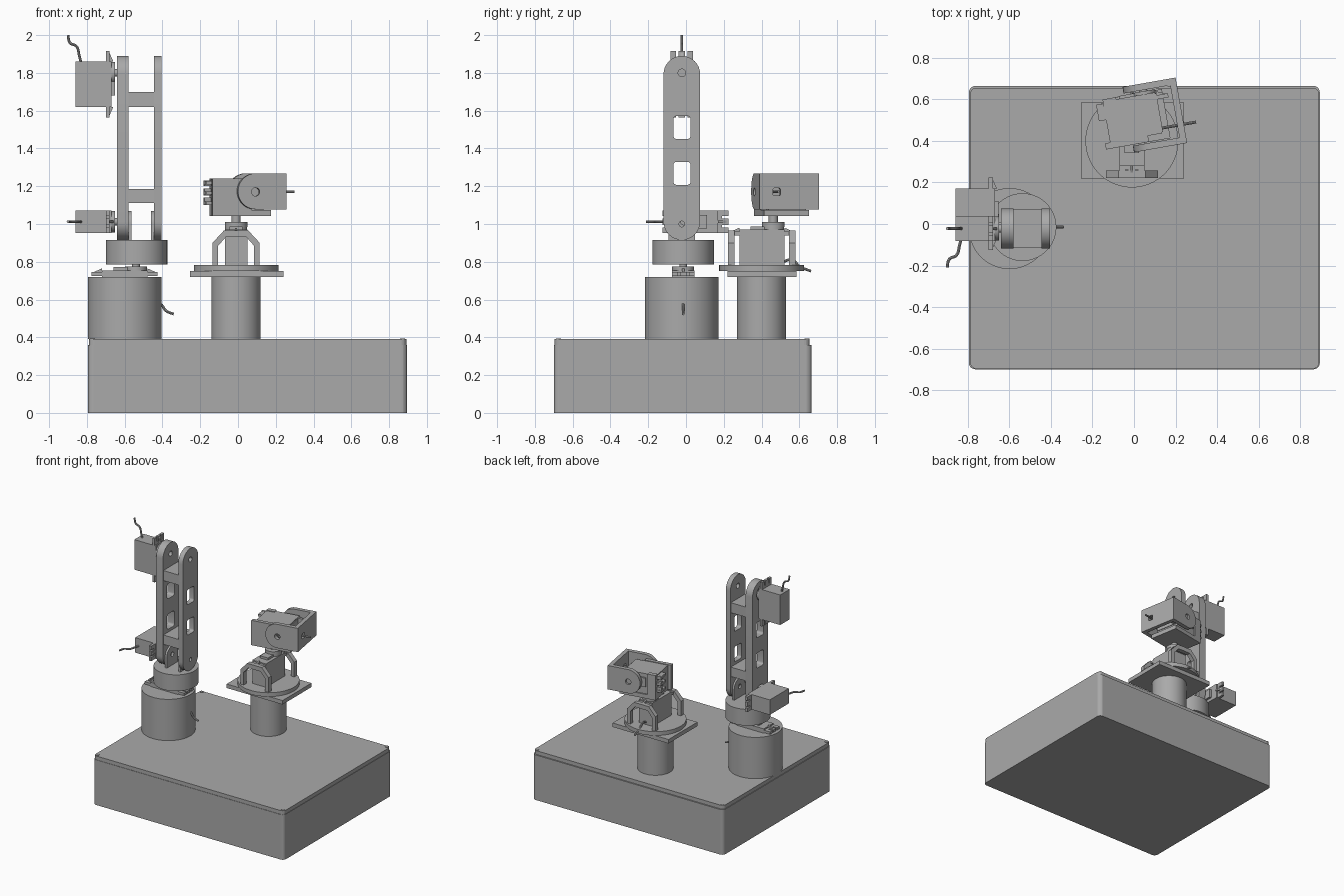
import bpy, bmesh, math
from mathutils import Matrix, Vector

if "Cube" in bpy.data.objects:
    bpy.data.objects.remove(bpy.data.objects["Cube"], do_unlink=True)

GREY = (0.4, 0.4, 0.4, 1)
mat = bpy.data.materials.new("plain grey")
mat.use_nodes = True
mat.diffuse_color = GREY
mat.node_tree.nodes["Principled BSDF"].inputs["Base Color"].default_value = GREY
I = Matrix.Identity(4)


def add(name, mesh, matrix):
    o = bpy.data.objects.new(name, mesh)
    bpy.context.collection.objects.link(o)
    mesh.materials.clear()
    mesh.materials.append(mat)
    o.matrix_world = matrix
    return o


def smooth(o):
    bpy.ops.object.select_all(action="DESELECT")
    o.select_set(True)
    bpy.context.view_layer.objects.active = o
    bpy.ops.object.shade_smooth_by_angle(angle=math.radians(35))


def box(name, x, y, z, m=I, round_corners=0):
    bm = bmesh.new()
    bmesh.ops.create_cube(bm, size=1)
    for v in bm.verts:
        for i, (lo, hi) in enumerate((x, y, z)):
            v.co[i] = hi if v.co[i] > 0 else lo
    if round_corners:
        upright = [e for e in bm.edges if abs(e.verts[0].co.z - e.verts[1].co.z) > 1e-4]
        bmesh.ops.bevel(bm, geom=upright, offset=round_corners, segments=5,
                        profile=0.5, affect="EDGES")
    me = bpy.data.meshes.new(name)
    bm.to_mesh(me)
    bm.free()
    return add(name, me, m)


def cyl(name, x, y, z0, z1, r, m=I, sides=48, r_top=None):
    bm = bmesh.new()
    bmesh.ops.create_cone(bm, cap_ends=True, segments=sides, radius1=r,
                          radius2=r_top or r, depth=z1 - z0)
    bmesh.ops.translate(bm, verts=bm.verts, vec=(x, y, (z0 + z1) / 2))
    me = bpy.data.meshes.new(name)
    bm.to_mesh(me)
    bm.free()
    o = add(name, me, m)
    smooth(o)
    return o


def bake(name, cu, m):
    tmp = bpy.data.objects.new("helper", cu)
    bpy.context.collection.objects.link(tmp)
    bpy.context.view_layer.update()
    me = bpy.data.meshes.new_from_object(tmp.evaluated_get(bpy.context.evaluated_depsgraph_get()))
    bpy.data.objects.remove(tmp, do_unlink=True)
    o = add(name, me, m)
    smooth(o)
    return o


def plate(name, outlines, axis, lo, hi, m=I):
    """Flat plate from an outline and its holes, extruded along an axis."""
    cu = bpy.data.curves.new(name, "CURVE")
    cu.dimensions, cu.fill_mode, cu.extrude = "2D", "BOTH", (hi - lo) / 2
    for pts in outlines:
        s = cu.splines.new("POLY")
        s.points.add(len(pts) - 1)
        for p, (a, b) in zip(s.points, pts):
            p.co = (a, b, 0, 1)
        s.use_cyclic_u = True
    mid = (lo + hi) / 2
    if axis == "x":
        f = frame((mid, 0, 0), (0, 1, 0), (1, 0, 0))
    else:
        f = frame((0, mid, 0), (1, 0, 0), (0, -1, 0))
    return bake(name, cu, m @ f)


def frame(origin, x, z):
    x, z = Vector(x), Vector(z)
    m = Matrix((x, z.cross(x), z)).transposed().to_4x4()
    m.translation = origin
    return m


def arc(a, b, r, start, end, n=16):
    ts = [math.radians(start + (end - start) * i / n) for i in range(n + 1)]
    return [(a + r * math.cos(t), b + r * math.sin(t)) for t in ts]


def circle(a, b, r):
    return arc(a, b, r, 0, 345, 23)


def round_rect(a0, a1, b0, b1, r):
    return (arc(a1 - r, b1 - r, r, 0, 90, 4) + arc(a0 + r, b1 - r, r, 90, 180, 4)
            + arc(a0 + r, b0 + r, r, 180, 270, 4) + arc(a1 - r, b0 + r, r, 270, 360, 4))


def cable(name, pts, m=I):
    cu = bpy.data.curves.new(name, "CURVE")
    cu.dimensions, cu.bevel_depth, cu.bevel_resolution = "3D", 0.007, 2
    cu.use_fill_caps = True
    s = cu.splines.new("BEZIER")
    s.bezier_points.add(len(pts) - 1)
    for p, co in zip(s.bezier_points, pts):
        p.co = co
        p.handle_left_type = p.handle_right_type = "AUTO"
    return bake(name, cu, m)


def servo(name, m, lead):
    """Motor with its shaft on local z and its long side on local x."""
    box(name + "_body", (-0.18, 0.06), (-0.06, 0.06), (-0.22, -0.03), m)
    cyl(name + "_gear_cap", 0, 0, -0.03, -0.01, 0.058, m)
    box(name + "_gear_cover", (-0.12, 0), (-0.035, 0.035), (-0.03, -0.012), m)
    cyl(name + "_shaft", 0, 0, -0.01, 0.015, 0.02, m, 24)
    for end, s in ((0.06, 1), (-0.18, -1)):
        for side in (-1, 0, 1):      # slotted mounting ear
            y = side * 0.045
            w = 0.015 if side else 0.018
            box(name + "_ear", sorted((end, end + s * 0.055)), (y - w, y + w), (-0.06, -0.04), m)
        box(name + "_ear_root", sorted((end, end + s * 0.02)), (-0.06, 0.06), (-0.06, -0.04), m)
        plate(name + "_rib", [[(end, -0.04), (end + s * 0.045, -0.04), (end, -0.02)]],
              "y", -0.006, 0.006, m)
    cable(name + "_cable", lead, m)


# Enclosure with a lid and four corner screws
box("enclosure", (-0.795, 0.895), (-0.7, 0.665), (0, 0.36), round_corners=0.03)
box("lid", (-0.79, 0.892), (-0.697, 0.655), (0.36, 0.39), round_corners=0.03)
for x in (-0.77, 0.87):
    for y in (-0.675, 0.64):
        cyl("lid_screw", x, y, 0.385, 0.394, 0.013, sides=20)

# Arm pedestal, base motor and turntable
cyl("arm_pedestal", -0.6, -0.022, 0.39, 0.72, 0.195, sides=64)
LEAD = [(0.05, 0, -0.19), (0.09, 0, -0.2), (0.14, 0, -0.215), (0.16, 0, -0.25), (0.2, 0, -0.26)]
servo("base_motor", frame((-0.54, -0.015, 0.785), (1, 0, 0), (0, 0, 1)),
      [(0.05, 0, -0.2), (0.13, 0, -0.21), (0.16, 0, -0.245), (0.2, 0, -0.262)])
cyl("turntable", -0.537, -0.015, 0.785, 0.915, 0.163, sides=64)

# Upright arm: two rounded plates joined by crossbars
Y0, R = -0.022, 0.097
outline = arc(Y0, 1.793, R, 0, 180) + arc(Y0, 1.012, R, 180, 360)
holes = [circle(Y0, 1.8, 0.02), circle(Y0, 1.0, 0.015)]
holes += [round_rect(-0.067, 0.025, b, b + 0.122, 0.018) for b in (1.207, 1.45)]
for side, lo, hi in (("right", -0.64, -0.58), ("left", -0.445, -0.405)):
    plate("arm_plate_" + side, [outline] + holes, "x", lo, hi)
for z0, z1 in ((1.11, 1.185), (1.62, 1.7)):
    box("arm_crossbar", (-0.58, -0.445), (-0.115, 0.07), (z0, z1))

# Turntable ears holding the lower pivot
ear = arc(Y0, 1.0, 0.07, 0, 180) + [(Y0 - 0.07, 0.91), (Y0 + 0.07, 0.91)]
for lo in (-0.58, -0.46):
    plate("turntable_ear", [ear, circle(Y0, 1.0, 0.018)], "x", lo, lo + 0.015)

# Arm motors
servo("lower_arm_motor", frame((-0.64, -0.01, 1.012), (0, -1, 0), (1, 0, 0)), LEAD)
servo("upper_arm_motor", frame((-0.64, Y0, 1.8), (0, 0, 1), (1, 0, 0)), LEAD)

# Second pedestal with square and round platforms
cyl("head_pedestal", -0.01, 0.4, 0.39, 0.72, 0.13, sides=64)
box("square_platform", (-0.255, 0.24), (0.22, 0.585), (0.72, 0.752))
cyl("round_platform", -0.01, 0.4, 0.752, 0.783, 0.224, sides=64)

# Arched stands that carry the pan motor
half = [(0.125, 0.78), (0.125, 0.9), (0.065, 0.965)]
inner = [(0.055, 0.93), (0.095, 0.885), (0.095, 0.78)]
arch = half + [(-a, b) for a, b in reversed(half)] + [(-a, b) for a, b in reversed(inner)] + inner
for y in (0.222, 0.545):
    plate("arch_stand", [[(a - 0.01, b) for a, b in arch]], "y", y, y + 0.035)
servo("pan_motor", frame((-0.01, 0.462, 1.0), (0, 1, 0), (0, 0, 1)),
      [(0.05, 0, -0.2), (0.1, 0, -0.19), (0.14, 0, -0.225), (0.2, 0, -0.25)])
cyl("pan_horn", -0.01, 0.462, 0.985, 1.01, 0.06)
cyl("pan_shaft", -0.01, 0.462, 1.01, 1.045, 0.024, sides=24)

# Tilting head, turned slightly on the pan motor
T = Matrix.Translation((0.03, 0.52, 0)) @ Matrix.Rotation(math.radians(10), 4, "Z")
box("head_cradle_floor", (-0.165, 0.125), (-0.13, 0.11), (1.042, 1.075), T)
box("head_cradle_front", (-0.19, 0.02), (-0.13, -0.1), (1.042, 1.24), T)
box("head_cradle_back", (-0.165, -0.1), (0.075, 0.11), (1.042, 1.24), T)
box("head_cradle_core", (-0.165, 0.09), (-0.1, 0.1), (1.075, 1.235), T)
for z in (1.1, 1.155, 1.21):
    box("cradle_tab", (-0.2, -0.16), (0.01, 0.09), (z, z + 0.018), T)
servo("tilt_motor", T @ frame((0.035, 0.125, 1.17), (1, 0, 0), (0, 1, 0)),
      [(0.05, 0, -0.2), (0.13, 0, -0.2), (0.19, 0, -0.2), (0.225, 0, -0.2)])

# Bracket: two round-ended arms and an end plate slotted for the cable
arm = arc(0.035, 1.173, 0.095, 90, 270) + [(0.2, 1.078), (0.2, 1.268)]
for lo, hi in ((-0.167, -0.135), (0.121, 0.153)):
    plate("head_bracket_arm", [arm, circle(0.035, 1.17, 0.022)], "y", lo, hi, T)
plate("head_bracket_end", [[(-0.135, 1.078), (0.121, 1.078), (0.121, 1.268), (-0.135, 1.268)],
                           round_rect(-0.095, -0.055, 1.15, 1.19, 0.008)],
      "x", 0.168, 0.2, T)
